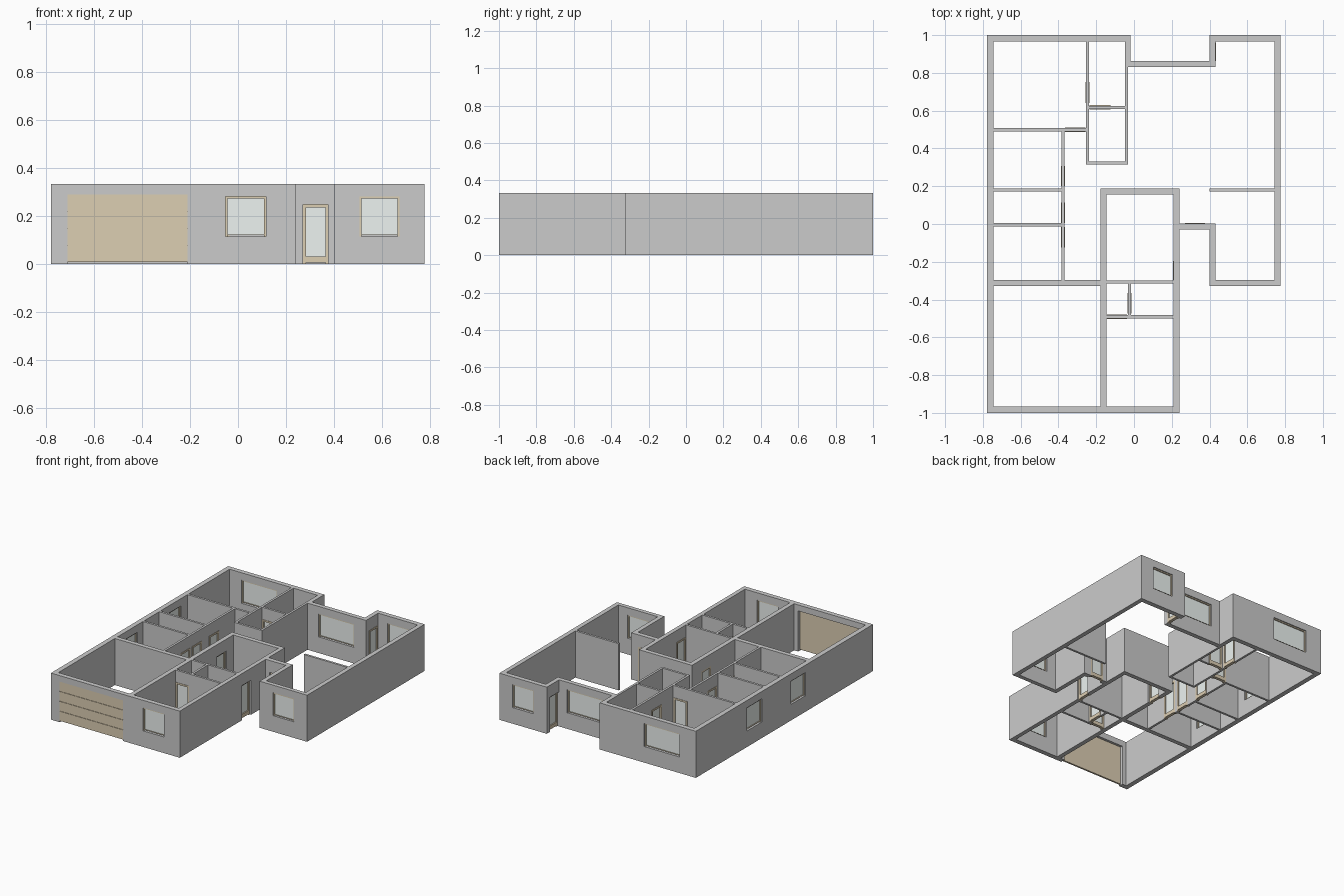
import bpy, bmesh

if "Cube" in bpy.data.objects:
    bpy.data.objects.remove(bpy.data.objects["Cube"])

H = 0.333                      # wall height
WIN = (0.115, 0.28)            # window sill and head
DOOR = (0.0, 0.247)            # door bottom and head


def material(name, colour):
    m = bpy.data.materials.new(name)
    m.diffuse_color = (*colour, 1)
    m.use_nodes = True
    m.node_tree.nodes["Principled BSDF"].inputs["Base Color"].default_value = m.diffuse_color
    return m


TAN = material("tan_timber", (0.72, 0.62, 0.45))
GLASS = material("pale_glass", (0.85, 0.90, 0.88))


def finish(name, bm, mat=None):
    bmesh.ops.recalc_face_normals(bm, faces=bm.faces)
    me = bpy.data.meshes.new(name)
    bm.to_mesh(me)
    bm.free()
    ob = bpy.data.objects.new(name, me)
    bpy.context.collection.objects.link(ob)
    if mat:
        me.materials.append(mat)
    return ob


def boxes_object(name, boxes, mat=None):
    """One object made of axis-aligned boxes (x0, x1, y0, y1, z0, z1)."""
    bm = bmesh.new()
    for b in boxes:
        vs = bmesh.ops.create_cube(bm, size=1)["verts"]
        for v in vs:
            for i in range(3):
                v.co[i] = b[2 * i + (v.co[i] > 0)]
    return finish(name, bm, mat)


def wall_network(name, plan, holes):
    """Union of wall boxes minus openings, as one clean shell."""
    solids = [(*p, 0, H) for p in plan]
    cuts = [sorted({round(b[2 * i + k], 4) for b in solids + holes for k in (0, 1)})
            for i in range(3)]
    n = [len(c) - 1 for c in cuts]

    def inside(b, c):
        return all(b[2 * i] < c[i] < b[2 * i + 1] for i in range(3))

    filled = set()
    for i in range(n[0]):
        for j in range(n[1]):
            for k in range(n[2]):
                c = [(cuts[a][t] + cuts[a][t + 1]) / 2 for a, t in enumerate((i, j, k))]
                if any(inside(b, c) for b in solids) and not any(inside(h, c) for h in holes):
                    filled.add((i, j, k))
    bm = bmesh.new()
    cache = {}

    def vert(key):
        if key not in cache:
            cache[key] = bm.verts.new([cuts[a][key[a]] for a in range(3)])
        return cache[key]

    for cell in filled:
        for a in range(3):
            for side in (0, 1):
                nb = list(cell)
                nb[a] += 2 * side - 1
                if tuple(nb) in filled:
                    continue
                u, w = (a + 1) % 3, (a + 2) % 3
                quad = []
                for du, dw in ((0, 0), (1, 0), (1, 1), (0, 1)):
                    key = list(cell)
                    key[a] += side
                    key[u] += du
                    key[w] += dw
                    quad.append(vert(tuple(key)))
                bm.faces.new(quad if side else quad[::-1])
    bmesh.ops.dissolve_limit(bm, angle_limit=0.01, verts=bm.verts, edges=bm.edges)
    return finish(name, bm)


def span(axis, c, d, s0, s1, z0, z1):
    """Box in a wall whose normal is axis, centred at c, depth d, along s0..s1."""
    n, s = (c - d / 2, c + d / 2), (s0, s1)
    return (*n, *s, z0, z1) if axis == "x" else (*s, *n, z0, z1)


def fit(name, axis, c, s0, s1, zr, bar, sill, depth):
    """Timber surround plus glazed panel for a window or door."""
    z0, z1 = zr
    boxes_object(name + "_frame", [
        span(axis, c, depth, s0, s0 + bar, z0, z1),
        span(axis, c, depth, s1 - bar, s1, z0, z1),
        span(axis, c, depth, s0 + bar, s1 - bar, z1 - bar, z1),
        span(axis, c, depth, s0 + bar, s1 - bar, z0 + 0.006, z0 + sill)], TAN)
    boxes_object(name + "_pane", [
        span(axis, c, 0.006, s0 + bar, s1 - bar, z0 + sill, z1 - bar)], GLASS)


# openings: wall normal, frame centre, start, end
windows = [("y", -0.983, -0.052, 0.117), ("y", -0.313, 0.505, 0.672),
           ("y", 0.983, 0.505, 0.672), ("y", 0.983, -0.65, -0.37),
           ("y", 0.846, 0.055, 0.335),
           ("x", -0.76, 0.253, 0.42), ("x", -0.76, -0.24, -0.073)]
outer_doors = [("y", -0.007, 0.27, 0.375), ("x", 0.218, -0.297, -0.195),
               ("x", 0.423, 0.862, 0.962), ("x", -0.167, -0.028, 0.08)]
inner_doors = [("y", 0.499, -0.366, -0.258), ("x", -0.246, 0.64, 0.752),
               ("y", 0.618, -0.235, -0.124), ("x", -0.376, 0.2, 0.308),
               ("x", -0.376, 0.006, 0.114), ("x", -0.376, -0.125, -0.015),
               ("y", -0.491, -0.143, -0.036), ("x", -0.024, -0.474, -0.365)]
garage = (-0.71, -0.21, 0.0, 0.29)

# thick walls: x0, x1, y0, y1
thick = [(-0.778, -0.743, -1, 1), (-0.778, 0.24, -1, -0.966),
         (-0.778, -0.018, 0.966, 1), (-0.048, -0.018, 0.83, 1),
         (-0.048, 0.431, 0.83, 0.862), (0.4, 0.431, 0.83, 1),
         (0.4, 0.775, 0.966, 1), (0.743, 0.775, -0.327, 1),
         (0.4, 0.775, -0.327, -0.297), (0.4, 0.431, -0.327, 0.003),
         (0.21, 0.431, -0.03, 0.003), (0.21, 0.24, -1, 0.187),
         (-0.178, 0.24, 0.155, 0.187), (-0.178, -0.146, -1, 0.187),
         (-0.778, -0.146, -0.329, -0.297)]
# thin partitions
thin = [(-0.384, -0.368, -0.297, 0.507), (-0.743, -0.238, 0.491, 0.507),
        (-0.743, -0.368, 0.172, 0.188), (-0.743, -0.368, -0.012, 0.004),
        (-0.254, -0.238, 0.316, 0.966), (-0.048, -0.032, 0.316, 0.83),
        (-0.254, -0.032, 0.61, 0.626), (-0.254, -0.032, 0.316, 0.332),
        (0.4, 0.743, 0.172, 0.188), (-0.146, 0.21, -0.315, -0.299),
        (-0.146, 0.21, -0.499, -0.483), (-0.032, -0.016, -0.483, -0.315)]

# walls with openings
wall_network("main_walls", thick,
             [span(*w[:2], 0.08, *w[2:], *WIN) for w in windows]
             + [span(*d[:2], 0.08, *d[2:], *DOOR) for d in outer_doors]
             + [span("y", -0.983, 0.08, *garage)])
wall_network("partition_walls", thin,
             [span(*d[:2], 0.03, *d[2:], *DOOR) for d in inner_doors])

# windows and doors
for i, w in enumerate(windows):
    fit(f"window_{i + 1}", *w, WIN, 0.008, 0.008, 0.02)
for i, d in enumerate(outer_doors + inner_doors):
    fit(f"door_{i + 1}", *d, DOOR, 0.012, 0.032, 0.022)

# garage door: backing sheet and four horizontal panels
gx0, gx1, gz0, gz1 = garage
step = (gz1 - 0.008) / 4
boxes_object("garage_door_backing", [(gx0, gx1, -0.992, -0.984, 0.008, gz1)], TAN)
boxes_object("garage_door_panels", [
    (gx0, gx1, -0.998, -0.992, 0.008 + i * step + 0.001, 0.008 + (i + 1) * step - 0.001)
    for i in range(4)], TAN)
